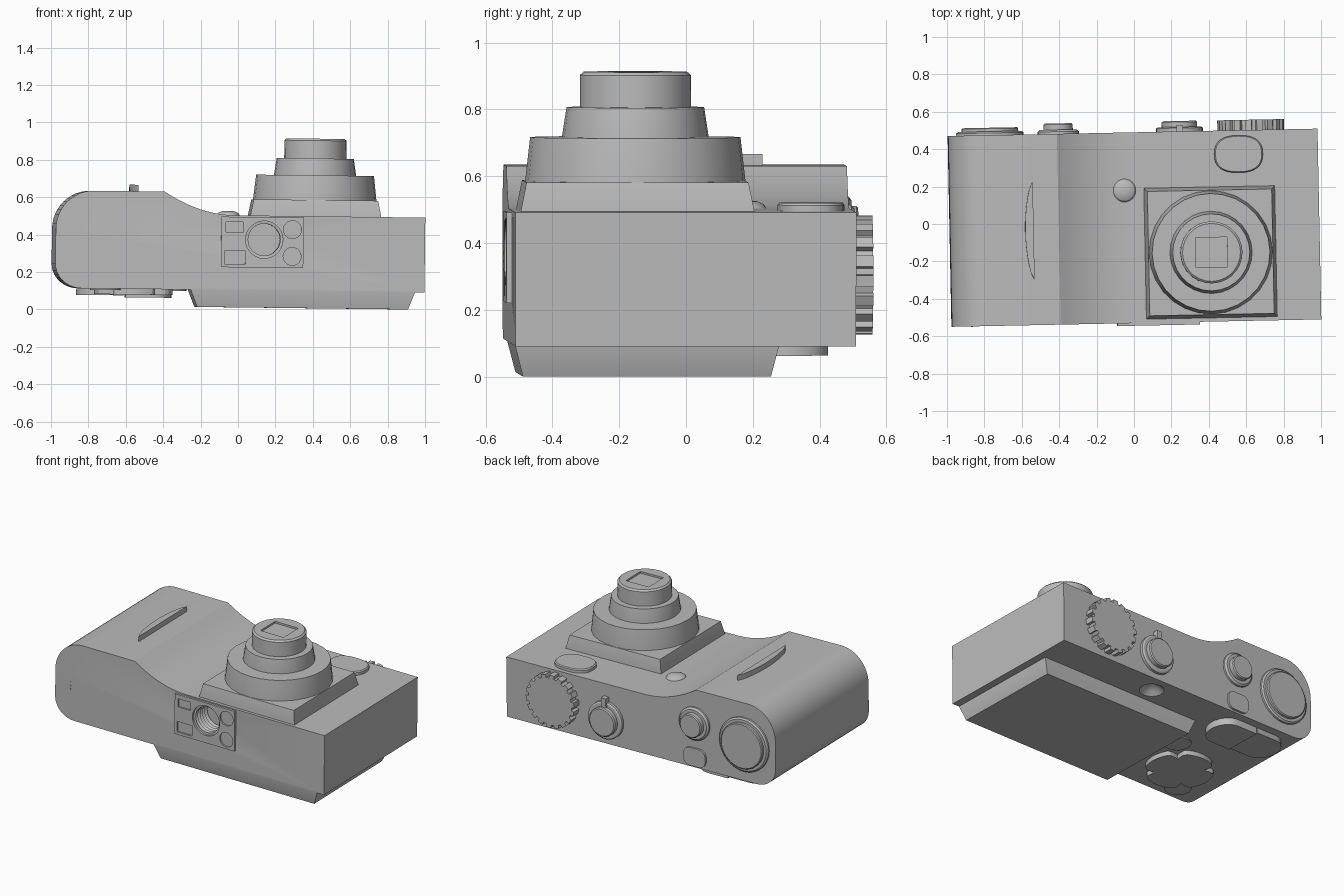
import bpy, bmesh
from math import sin, cos, pi, radians
from mathutils import Matrix, Vector

cube = bpy.data.objects.get("Cube")
if cube:
    bpy.data.objects.remove(cube)

grey = bpy.data.materials.new("mid_grey")
grey.use_nodes = True
grey.diffuse_color = (0.5, 0.5, 0.5, 1)
grey.node_tree.nodes["Principled BSDF"].inputs["Base Color"].default_value = (0.5, 0.5, 0.5, 1)

# The whole camera lies on its back with a slight lean
LEAN = Matrix.Rotation(radians(1.15), 4, 'Z') @ Matrix.Rotation(radians(0.7), 4, 'Y')
FACING = {"up": 0, "down": 180, "front": 90, "back": -90}


def arc(cx, cy, rx, ry, start, end, n):
    return [(cx + rx * cos(radians(start + (end - start) * i / n)),
             cy + ry * sin(radians(start + (end - start) * i / n))) for i in range(n + 1)]


def circle(n=32):
    return [(cos(2 * pi * i / n), sin(2 * pi * i / n)) for i in range(n)]


def rect(w, h):
    return [(-w / 2, -h / 2), (w / 2, -h / 2), (w / 2, h / 2), (-w / 2, h / 2)]


def round_rect(w, h, r):
    pts = []
    for k, (sx, sy) in enumerate([(1, 1), (-1, 1), (-1, -1), (1, -1)]):
        pts += arc(sx * (w / 2 - r), sy * (h / 2 - r), r, r, k * 90, k * 90 + 90, 6)
    return pts


def stack(name, outline, levels, loc=(0, 0, 0), facing="up"):
    """Loft one outline through (scale, height) levels and cap both ends."""
    bm = bmesh.new()
    rings = [[bm.verts.new((x * s, y * s, h)) for x, y in outline] for s, h in levels]
    n = len(outline)
    for a, b in zip(rings, rings[1:]):
        for i in range(n):
            j = (i + 1) % n
            bm.faces.new((a[i], a[j], b[j], b[i]))
    bm.faces.new(rings[0][::-1])
    bm.faces.new(rings[-1])
    bmesh.ops.recalc_face_normals(bm, faces=bm.faces[:])
    turn = Matrix.Rotation(radians(FACING[facing]), 4, 'X')
    bm.transform(LEAN @ Matrix.Translation(Vector(loc)) @ turn)
    mesh = bpy.data.meshes.new(name)
    bm.to_mesh(mesh)
    bm.free()
    ob = bpy.data.objects.new(name, mesh)
    mesh.materials.append(grey)
    bpy.context.collection.objects.link(ob)
    return ob


def cut(cutter, *targets):
    for t in targets:
        mod = t.modifiers.new("cut", 'BOOLEAN')
        mod.operation = 'DIFFERENCE'
        mod.solver = 'EXACT'
        mod.object = cutter
        bpy.context.view_layer.objects.active = t
        bpy.ops.object.modifier_apply(modifier=mod.name)
    bpy.data.objects.remove(cutter)


TOP, BOTTOM, BACK, FRONT = 0.503, 0.103, 0.49, -0.53

# Body: side profile with a rounded grip and a concave sweep
profile = [(0.985, BOTTOM), (0.985, TOP)]
profile += [(-0.03 - 0.038 * i, TOP + 0.122 * (i / 10) ** 2) for i in range(11)]
profile += arc(-0.79, 0.42, 0.2, 0.205, 90, 180, 12)
profile += arc(-0.85, 0.235, 0.14, 0.132, 180, 270, 10)
body = stack("body", profile, [(1, -BACK), (1, -FRONT)], facing="front")

# Screen panel underneath, tapered
screen = stack("screen_panel", rect(1.2, 0.79), [(1, -0.01), (1, 0), (0.94, 0.092)],
               (0.335, -0.135, BOTTOM), "down")

# Lens: square pedestal, three tapering tiers, square recess on top
LX, LY = 0.4, -0.16
stack("lens_pedestal", rect(0.7, 0.7), [(1, -0.01), (1, 0), (0.95, 0.087)], (LX, LY, TOP))
tiers = [("outer", 0.59, [(0.33, -0.01), (0.33, 0), (0.315, 0.132)]),
         ("middle", 0.722, [(0.22, -0.01), (0.22, 0), (0.206, 0.09)]),
         ("inner", 0.812, [(0.166, -0.01), (0.166, 0.096), (0.155, 0.106)])]
for label, z, levels in tiers:
    tier = stack("lens_tier_" + label, circle(28), levels, (LX, LY, z))
cut(stack("cutter", rect(0.17, 0.16), [(1, -0.012), (1, 0.05)], (LX, LY, 0.918)), tier)

# Flash window, lamp dome and finger grip on the upper face
flash = [(0.13 * abs(x) ** 0.8 * (1 if x > 0 else -1), 0.1 * abs(y) ** 0.8 * (1 if y > 0 else -1))
         for x, y in circle()]
stack("flash_window", flash, [(1, -0.01), (1, 0.018), (0.95, 0.025)], (0.56, 0.363, TOP))
stack("lamp_dome", circle(), [(0.062, -0.01), (0.062, 0), (0.054, 0.012), (0.035, 0.021), (0.015, 0.024)],
      (-0.055, 0.18, TOP))
bow = [(-0.045 * sin(pi * i / 12) ** 0.6 if 0 < i < 12 else 0, 0.265 - 0.53 * i / 12)
       for i in range(13)]
stack("finger_grip", bow, [(1, -0.01), (1, 0.035)], (-0.545, -0.025, 0.625))

# Mounting plate with socket, contacts and screws
plate = stack("socket_plate", rect(0.44, 0.27), [(1, -0.01), (1, 0.014)], (0.115, FRONT, 0.36), "front")
thread = [(0.098 - 0.012 * (i % 2), -0.14 + 0.0125 * i) for i in range(12)] + [(0.1, 0), (0.1, 0.05)]
cut(stack("cutter", circle(28), thread, (0.125, FRONT, 0.375), "front"), plate, body)
for shape, x, z in [(rect(0.09, 0.055), -0.035, 0.44), (rect(0.11, 0.07), -0.03, 0.278),
                    ([(0.048 * a, 0.048 * b) for a, b in circle(20)], 0.275, 0.43),
                    ([(0.048 * a, 0.048 * b) for a, b in circle(20)], 0.275, 0.287)]:
    cut(stack("cutter", shape, [(1, 0.004), (1, 0.05)], (x, FRONT, z), "front"), plate)

# Speaker dots on the grip end
for i in range(3):
    stack("speaker_dot", circle(8), [(0.005, -0.01), (0.005, 0.002)], (-0.88, FRONT, 0.31 + 0.025 * i), "front")

# Knurled mode dial
dial = []
for i in range(18):
    for r, f in ((0.178, 0), (0.178, 0.55), (0.158, 0.6), (0.158, 0.95)):
        a = 2 * pi * (i + f) / 18
        dial.append((r * cos(a), r * sin(a)))
stack("mode_dial", dial, [(1, -0.01), (1, 0.055)], (0.63, BACK, 0.312), "back")

# Shutter button with zoom lever, power button, large knob, pill button
stack("shutter_base", circle(), [(0.125, -0.01), (0.125, 0.018), (0.115, 0.024)], (0.25, BACK, 0.265), "back")
stack("shutter_button", circle(), [(0.095, 0), (0.095, 0.05), (0.088, 0.056)], (0.25, BACK, 0.265), "back")
stack("zoom_lever", rect(0.035, 0.08), [(1, -0.01), (1, 0.035)], (0.25, BACK, 0.38), "back")
stack("power_base", circle(), [(0.11, -0.01), (0.11, 0.012), (0.098, 0.022)], (-0.4, BACK, 0.4), "back")
stack("power_button", circle(), [(0.078, 0), (0.078, 0.05), (0.072, 0.056)], (-0.4, BACK, 0.4), "back")
stack("large_knob_base", circle(), [(0.18, -0.01), (0.18, 0.012), (0.17, 0.02)], (-0.765, BACK, 0.35), "back")
stack("large_knob", circle(), [(0.152, 0), (0.152, 0.035), (0.146, 0.04)], (-0.765, BACK, 0.35), "back")
stack("pill_button", round_rect(0.16, 0.12, 0.045), [(1, -0.01), (1, 0.014)], (-0.4, BACK, 0.175), "back")

# Split rocker, scalloped control pad and its two round buttons underneath
for x, side in ((-0.735, -1), (-0.475, 1)):
    half = [(side * px, py) for px, py in
            [(-0.125, 0.125), (-0.125, -0.125)] + arc(0.025, 0, 0.1, 0.125, -90, 90, 12)]
    stack("rocker_half", half, [(1, -0.01), (1, 0.045 if side > 0 else 0.035)], (x, 0.31, BOTTOM), "down")
pad = []
for i in range(64):
    a = 2 * pi * i / 64
    r = 0.15 + 0.06 * min(1, 2.2 * abs(cos(2 * a)))
    pad.append((r * cos(a), r * sin(a)))
stack("control_pad", pad, [(1, -0.01), (1, 0.03)], (-0.565, -0.23, BOTTOM), "down")
for x, y in ((-0.36, -0.01), (-0.72, -0.42)):
    stack("round_button", circle(), [(0.082, -0.01), (0.082, 0.008)], (x, y, BOTTOM), "down")

# Lamp recess underneath
cut(stack("cutter", circle(), [(0.075, 0.03), (0.075, 0), (0.05, -0.025), (0.012, -0.045)],
          (0.18, 0.37, BOTTOM), "down"), body)

# Smooth round surfaces, keep edges crisp
for ob in bpy.context.collection.objects:
    ob.select_set(ob.type == 'MESH')
bpy.context.view_layer.objects.active = body
bpy.ops.object.shade_smooth_by_angle(angle=radians(30))
